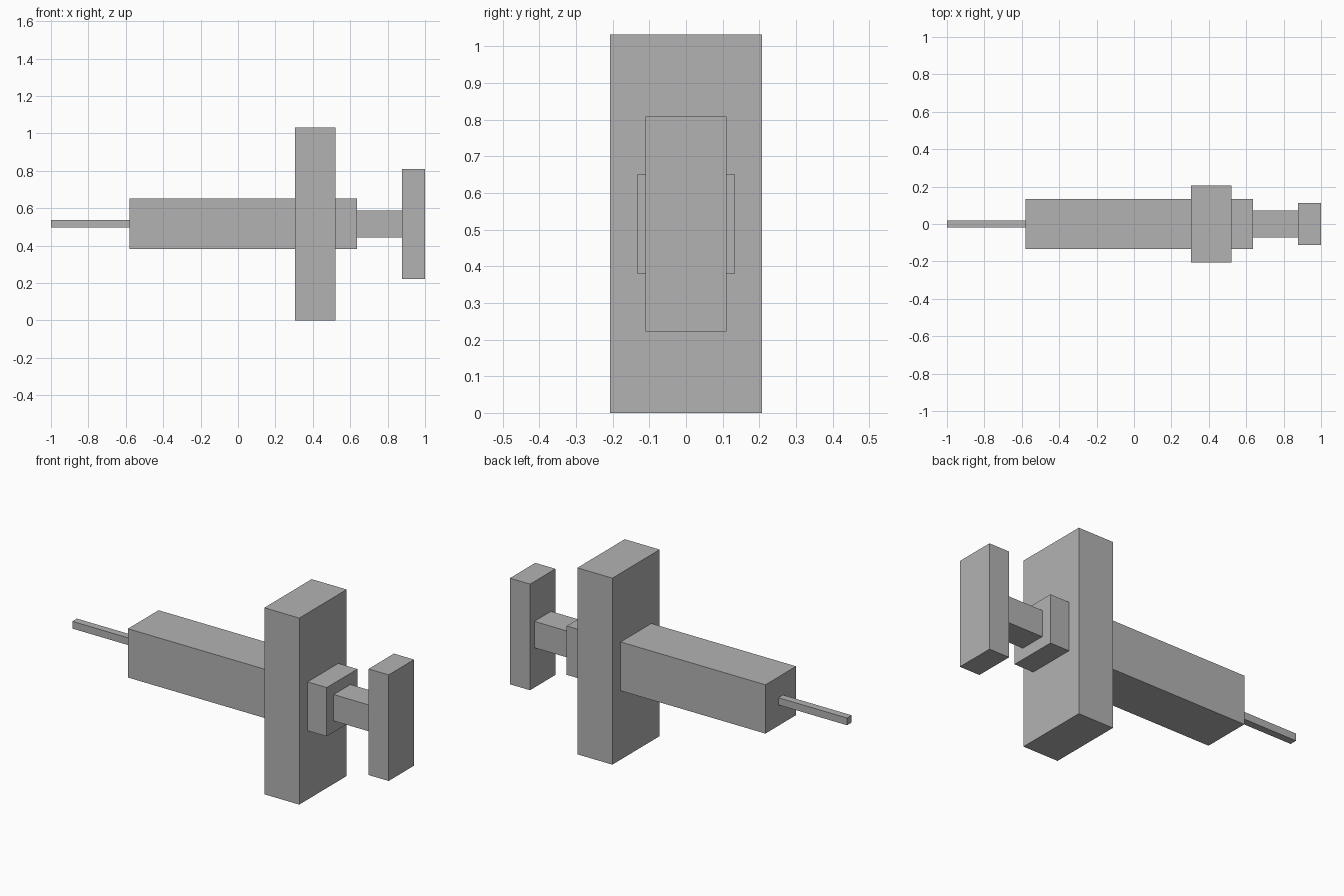
import bpy

cube = bpy.data.objects.get("Cube")
if cube:
    bpy.data.objects.remove(cube, do_unlink=True)

# Single flat grey
grey = bpy.data.materials.new("plain grey")
grey.use_nodes = True
color = (0.45, 0.45, 0.45, 1)
grey.diffuse_color = color
grey.node_tree.nodes["Principled BSDF"].inputs["Base Color"].default_value = color

AXIS_Z = 0.516  # height of the long axis shared by every part


def block(name, x0, x1, depth, height):
    """Box centred on the long axis, spanning x0 to x1."""
    bpy.ops.mesh.primitive_cube_add(size=1, location=((x0 + x1) / 2, 0, AXIS_Z))
    obj = bpy.context.object
    obj.name = name
    obj.scale = (x1 - x0, depth, height)
    bpy.ops.object.transform_apply(location=False, rotation=False, scale=True)
    obj.data.materials.append(grey)
    return obj


# Parts from the thin tip to the end plate
block("needle", -1.0, -0.58, 0.04, 0.04)
block("barrel", -0.58, 0.637, 0.268, 0.27)
block("finger_flange", 0.306, 0.52, 0.414, 2 * AXIS_Z)
block("plunger_rod", 0.637, 0.877, 0.146, 0.146)
block("thumb_plate", 0.877, 1.0, 0.222, 0.587)
